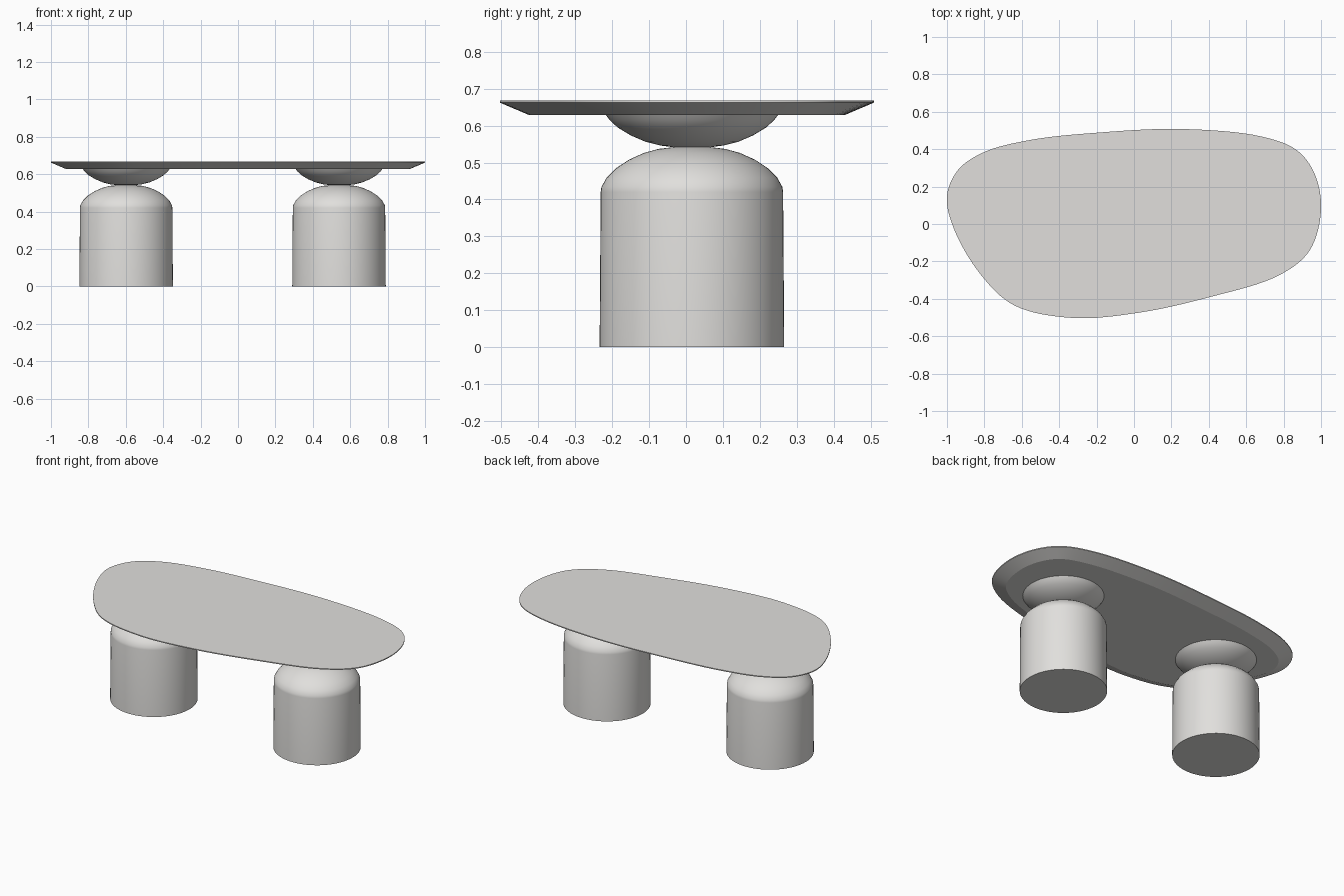
import bpy, bmesh, math
from mathutils import Vector

if "Cube" in bpy.data.objects:
    bpy.data.objects.remove(bpy.data.objects["Cube"])

stone = bpy.data.materials.new("pale_grey")
stone.diffuse_color = (0.75, 0.74, 0.72, 1)
stone.use_nodes = True
stone.node_tree.nodes["Principled BSDF"].inputs["Base Color"].default_value = stone.diffuse_color


def finish(bm, name, angle):
    bmesh.ops.recalc_face_normals(bm, faces=bm.faces)
    me = bpy.data.meshes.new(name)
    bm.to_mesh(me)
    bm.free()
    ob = bpy.data.objects.new(name, me)
    bpy.context.collection.objects.link(ob)
    me.materials.append(stone)
    bpy.ops.object.select_all(action='DESELECT')
    ob.select_set(True)
    bpy.context.view_layer.objects.active = ob
    bpy.ops.object.shade_smooth_by_angle(angle=math.radians(angle))
    return ob


def loft(rings, name, angle=30):
    """Skin a stack of equal-length rings and cap both ends."""
    bm = bmesh.new()
    rows = [[bm.verts.new(p) for p in r] for r in rings]
    n = len(rows[0])
    for a, b in zip(rows, rows[1:]):
        for i in range(n):
            j = (i + 1) % n
            bm.faces.new((a[i], a[j], b[j], b[i]))
    bm.faces.new(rows[0][::-1])
    bm.faces.new(rows[-1])
    return finish(bm, name, angle)


def lathe(profile, cx, cy, name, n=64):
    rings = [[(cx + r * math.cos(2 * math.pi * i / n),
               cy + r * math.sin(2 * math.pi * i / n), z) for i in range(n)]
             for r, z in profile]
    return loft(rings, name)


# Tabletop outline: closed smooth curve through counter-clockwise points
KEYS = [(1.0, 0.08), (0.965, 0.27), (0.87, 0.395), (0.68, 0.468), (0.25, 0.508),
        (-0.2, 0.488), (-0.55, 0.45), (-0.8, 0.385), (-0.94, 0.29), (-1.0, 0.15),
        (-0.965, -0.02), (-0.82, -0.27), (-0.64, -0.435), (-0.33, -0.502),
        (0.02, -0.475), (0.4, -0.392), (0.78, -0.272), (0.94, -0.14)]


def outline(keys, steps=8):
    k = [Vector(p) for p in keys]
    n, pts = len(k), []
    for i in range(n):
        a, b, c, d = k[i - 1], k[i], k[(i + 1) % n], k[(i + 2) % n]
        # centripetal spline, for uneven spacing
        t0, t1, t2 = [math.sqrt((q - p).length) for p, q in ((a, b), (b, c), (c, d))]
        m1 = ((b - a) / t0 - (c - a) / (t0 + t1) + (c - b) / t1) * t1
        m2 = ((c - b) / t1 - (d - b) / (t1 + t2) + (d - c) / t2) * t1
        for s in range(steps):
            t = s / steps
            pts.append(b * (2*t**3 - 3*t*t + 1) + m1 * (t**3 - 2*t*t + t)
                       + c * (3*t*t - 2*t**3) + m2 * (t**3 - t*t))
    return pts


def inset(pts, d):
    n, out = len(pts), []
    for i in range(n):
        t = (pts[(i + 1) % n] - pts[i - 1]).normalized()
        out.append(pts[i] + Vector((-t.y, t.x)) * d)
    return out


# Tabletop with a thin rim and an undercut chamfer
edge = outline(KEYS)
loft([[(p.x, p.y, z) for p in inset(edge, d)]
      for d, z in ((0.08, 0.628), (0.0, 0.662), (0.0, 0.668))], "tabletop", 20)

# Domed drum and upturned bowl for each leg
DRUM = [(0.25, 0.0), (0.247, 0.42), (0.245, 0.434), (0.231, 0.459), (0.205, 0.485),
        (0.17, 0.508), (0.13, 0.526), (0.09, 0.537), (0.05, 0.5415)]
BOWL = [(0.05, 0.5415), (0.085, 0.546), (0.125, 0.556), (0.165, 0.573),
        (0.2, 0.594), (0.222, 0.614), (0.234, 0.63)]
for side, x in (("left", -0.598), ("right", 0.54)):
    lathe(DRUM, x, 0.016, side + "_leg_drum")
    lathe(BOWL, x, 0.016, side + "_leg_bowl")
